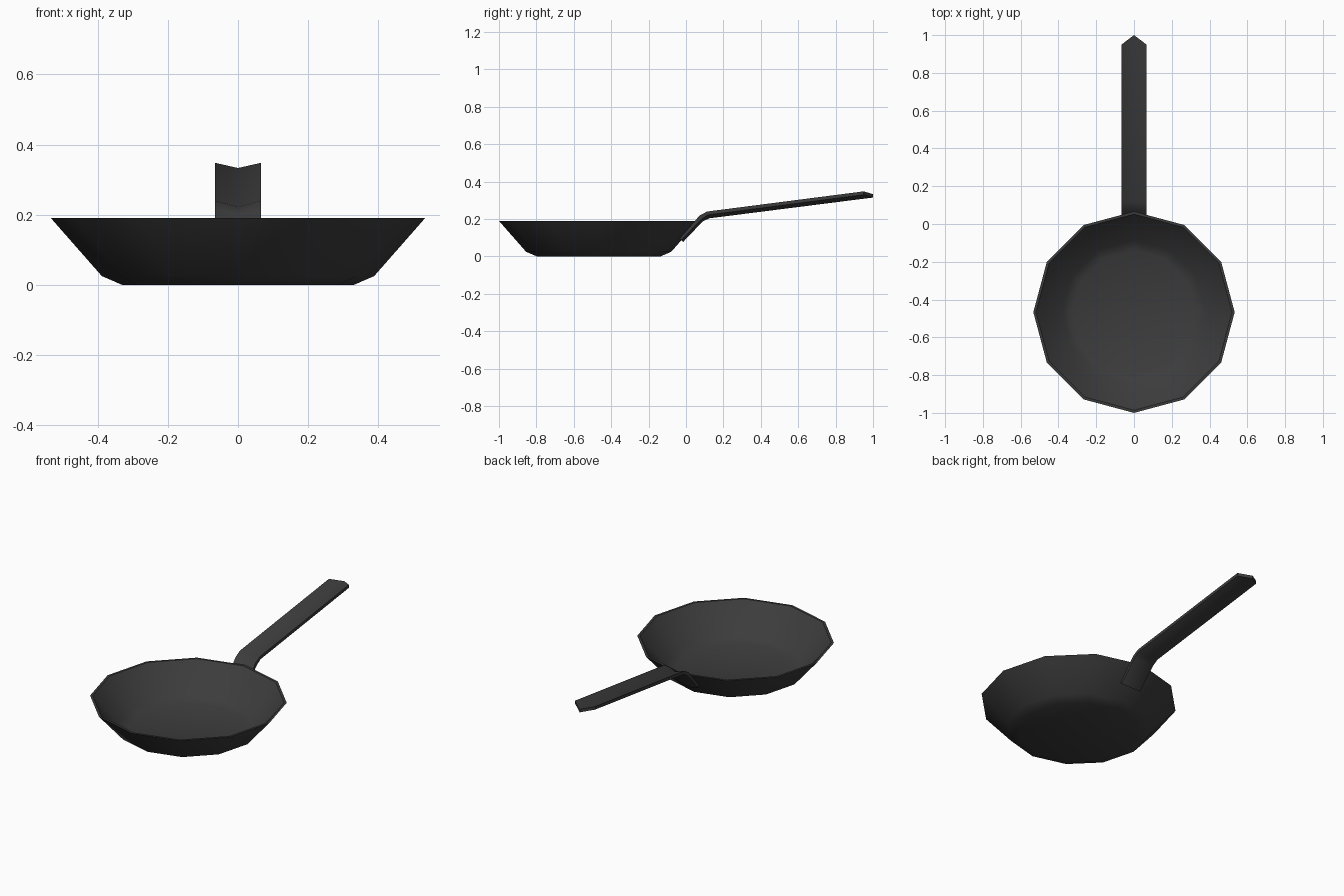
import bpy, bmesh, math

if "Cube" in bpy.data.objects:
    bpy.data.objects.remove(bpy.data.objects["Cube"])

iron = bpy.data.materials.new("dark iron")
iron.diffuse_color = (0.045, 0.045, 0.045, 1)
iron.use_nodes = True
iron.node_tree.nodes["Principled BSDF"].inputs["Base Color"].default_value = iron.diffuse_color

def make(name, bm, angle):
    bmesh.ops.recalc_face_normals(bm, faces=bm.faces)
    me = bpy.data.meshes.new(name)
    bm.to_mesh(me)
    bm.free()
    me.materials.append(iron)
    ob = bpy.data.objects.new(name, me)
    bpy.context.collection.objects.link(ob)
    bpy.ops.object.select_all(action='DESELECT')
    bpy.context.view_layer.objects.active = ob
    ob.select_set(True)
    bpy.ops.object.shade_smooth_by_angle(angle=math.radians(angle))
    return ob

# Pan: twelve-sided lathe of (radius, z), outside then inside
N, CY = 12, -0.467
profile = [(0.33, 0), (0.388, 0.025), (0.533, 0.19),
           (0.519, 0.19), (0.38, 0.036), (0.328, 0.013)]
bm = bmesh.new()
rings = [[bm.verts.new((r * math.sin(2 * math.pi * i / N),
                        CY + r * math.cos(2 * math.pi * i / N), z))
          for i in range(N)] for r, z in profile]
for a, b in zip(rings, rings[1:]):
    for i in range(N):
        j = (i + 1) % N
        bm.faces.new((a[i], a[j], b[j], b[i]))
bm.faces.new(rings[0])
bm.faces.new(rings[-1])
make("pan_bowl", bm, 40)

# Handle: V-shaped strip hugging the pan wall, bending out to a pointed tip
W = 0.066
center_top = [(-0.024, 0.086), (0.075, 0.2), (0.12, 0.222), (1.0, 0.333)]
center_low = [(-0.015, 0.078), (0.09, 0.188), (0.125, 0.204), (1.0, 0.315)]
side_top = [(-0.034, 0.095), (0.072, 0.218), (0.112, 0.24), (0.95, 0.348)]
side_low = [(-0.025, 0.087), (0.083, 0.2), (0.117, 0.222), (0.95, 0.33)]
bm = bmesh.new()
sections = []
for ct, cl, st, sl in zip(center_top, center_low, side_top, side_low):
    loop = [(-W, *st), (0, *ct), (W, *st), (W, *sl), (0, *cl), (-W, *sl)]
    sections.append([bm.verts.new(p) for p in loop])
for a, b in zip(sections, sections[1:]):
    for i in range(6):
        j = (i + 1) % 6
        bm.faces.new((a[i], a[j], b[j], b[i]))
for s in (sections[0], sections[-1]):
    bm.faces.new((s[0], s[1], s[4], s[5]))
    bm.faces.new((s[1], s[2], s[3], s[4]))
make("handle", bm, 40)
